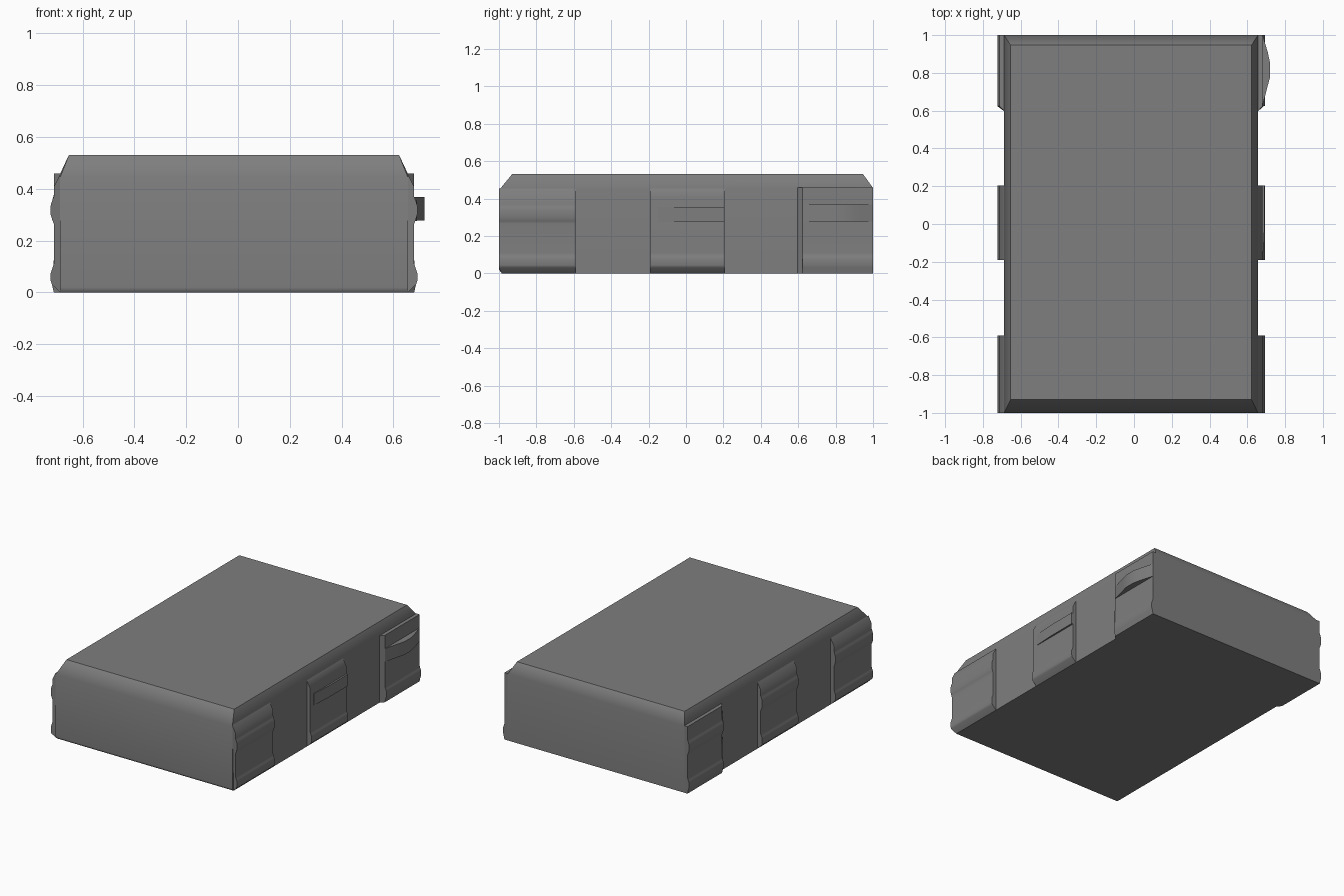
import bpy, bmesh, math

if "Cube" in bpy.data.objects:
    bpy.data.objects.remove(bpy.data.objects["Cube"])

CX = -0.0155      # centre line of the case
BODY = 0.672      # half width between the grip bands

# Dark grey plastic
dark = bpy.data.materials.new("dark_grey")
dark.diffuse_color = (0.21, 0.21, 0.21, 1)
dark.use_nodes = True
dark.node_tree.nodes["Principled BSDF"].inputs["Base Color"].default_value = dark.diffuse_color


def make(name, verts, faces):
    mesh = bpy.data.meshes.new(name)
    bm = bmesh.new()
    vs = [bm.verts.new(v) for v in verts]
    for f in faces:
        bm.faces.new([vs[i] for i in f])
    bmesh.ops.recalc_face_normals(bm, faces=bm.faces[:])
    bm.to_mesh(mesh)
    bm.free()
    mesh.materials.append(dark)
    ob = bpy.data.objects.new(name, mesh)
    bpy.context.collection.objects.link(ob)
    bpy.context.view_layer.objects.active = ob
    ob.select_set(True)
    bpy.ops.object.shade_smooth_by_angle(angle=math.radians(42))
    ob.select_set(False)
    # Keep the large faces evenly shaded
    mod = ob.modifiers.new("even_shading", "WEIGHTED_NORMAL")
    mod.keep_sharp = True
    return ob


def loft(name, rings):
    n = len(rings[0])
    verts = [v for r in rings for v in r]
    faces = [tuple(range(n)), tuple(range(len(verts) - n, len(verts)))]
    for k in range(len(rings) - 1):
        for i in range(n):
            j = (i + 1) % n
            faces.append((k * n + i, k * n + j, (k + 1) * n + j, (k + 1) * n + i))
    return make(name, verts, faces)


# Main case: (half width, front y, back y, front z, back z) from bottom to top
def case_ring(w, y0, y1, z0, z1):
    return [(CX - w, y0, z0), (CX + w, y0, z0), (CX + w, y1, z1), (CX - w, y1, z1)]


loft("case_body", [case_ring(*r) for r in (
    (BODY, -0.985, 1.0, 0, 0),
    (BODY, -1.0, 1.0, 0.02, 0.01),
    (BODY, -1.0, 1.0, 0.445, 0.457),
    (0.638, -0.93, 0.947, 0.53, 0.53))])

# Grip bands: rippled profile (half width, z) swept along y
TUCKED = [(BODY, 0), (0.703, 0.03)]
SQUARE = [(BODY, 0), (0.696, 0), (0.703, 0.03)]
LOWER = [(0.708, 0.045), (0.708, 0.075), (0.703, 0.09), (0.696, 0.11)]
UPPER = [(0.696, 0.265), (0.702, 0.28), (0.708, 0.30), (0.708, 0.335),
         (0.702, 0.355), (0.696, 0.37)]
SLOPED = [(0.696, 0.408), (BODY, 0.455)]
LEDGE = [(0.696, 0.46), (BODY, 0.46)]


def band(name, side, profile, y0, y1, slant=0.0):
    def start(w, z):
        nose = 0.015 if y0 == -1 and z == 0 else 0   # front lower bevel
        return y0 + nose + slant * min(1, (w - BODY) / 0.023)
    a = [(CX + side * w, start(w, z), z) for w, z in profile]
    b = [(CX + side * w, y1, z) for w, z in profile]
    return loft(name, [a, b])


for side, label in ((-1, "left"), (1, "right")):
    upper = UPPER if side < 0 else []
    band("front_band_" + label, side, TUCKED + LOWER + UPPER + SLOPED, -1, -0.59)
    band("middle_band_" + label, side, TUCKED + LOWER + upper + SLOPED, -0.19, 0.205)
    band("rear_band_" + label, side, SQUARE + LOWER + upper + LEDGE, 0.597, 1, 0.027)


# Horizontal parts on the right side: plan outline (x, y) between two heights
def tab(name, outline, z0, z1):
    return loft(name, [[(x, y, z) for x, y in outline] for z in (z0, z1)])


tab("middle_tab", [(0.64, -0.15), (0.684, -0.15), (0.692, 0.0),
                   (0.692, 0.205), (0.64, 0.205)], 0.275, 0.355)
tab("release_lever", [(0.64, 0.625), (0.68, 0.625), (0.692, 0.67), (0.706, 0.725),
                      (0.721, 0.78), (0.721, 0.85), (0.708, 0.91),
                      (0.693, 0.96), (0.682, 1.0), (0.64, 1.0)], 0.277, 0.368)
